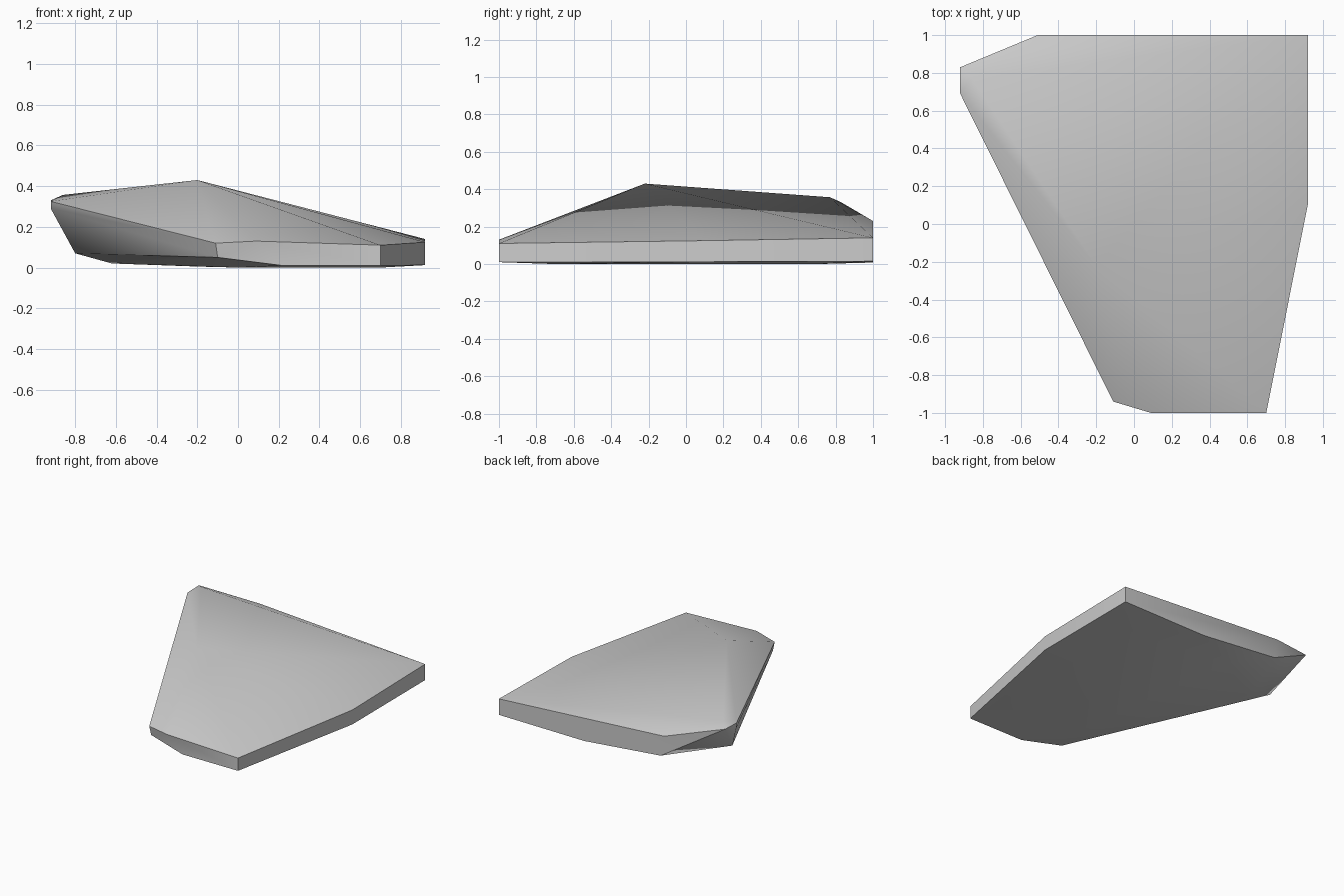
import bpy, bmesh, math

if "Cube" in bpy.data.objects:
    bpy.data.objects.remove(bpy.data.objects["Cube"])

# Key corners of the wedge-shaped rock
crown = [(-0.20, -0.22, 0.43),                          # peak
         (-0.86, 0.77, 0.357), (-0.92, 0.83, 0.33), (-0.92, 0.69, 0.325),
         (-0.51, 1.0, 0.23), (0.92, 1.0, 0.14)]
rim = [(0.92, 0.10, 0.125), (0.70, -1.0, 0.11),
       (0.09, -1.0, 0.13), (-0.11, -0.94, 0.12)]
base = [(-0.92, 0.69, 0.29), (-0.80, 0.57, 0.07), (-0.48, 1.0, 0.07),
        (-0.62, 0.52, 0.02), (-0.20, 0.81, 0.005), (0.18, 1.0, 0.008),
        (0.92, 1.0, 0.015), (0.92, 0.10, 0.012), (0.70, -1.0, 0.01),
        (0.22, -1.0, 0.01), (-0.10, -0.93, 0.05),
        (0.0, -0.70, 0.0), (0.70, -0.70, 0.0), (0.65, 0.70, 0.0)]

# Wrap the corners in one faceted skin
bm = bmesh.new()
for p in crown + rim + base:
    bm.verts.new(p)
hull = bmesh.ops.convex_hull(bm, input=bm.verts[:])
loose = {g for g in hull["geom_interior"] + hull["geom_unused"]
         if isinstance(g, bmesh.types.BMVert)}
bmesh.ops.delete(bm, geom=list(loose), context='VERTS')
bmesh.ops.recalc_face_normals(bm, faces=bm.faces[:])

mesh = bpy.data.meshes.new("rock_slab")
bm.to_mesh(mesh)
bm.free()
rock = bpy.data.objects.new("rock_slab", mesh)
bpy.context.collection.objects.link(rock)

# Soft shading with the hard breaks kept
bpy.context.view_layer.objects.active = rock
rock.select_set(True)
bpy.ops.object.shade_smooth_by_angle(angle=math.radians(40))
